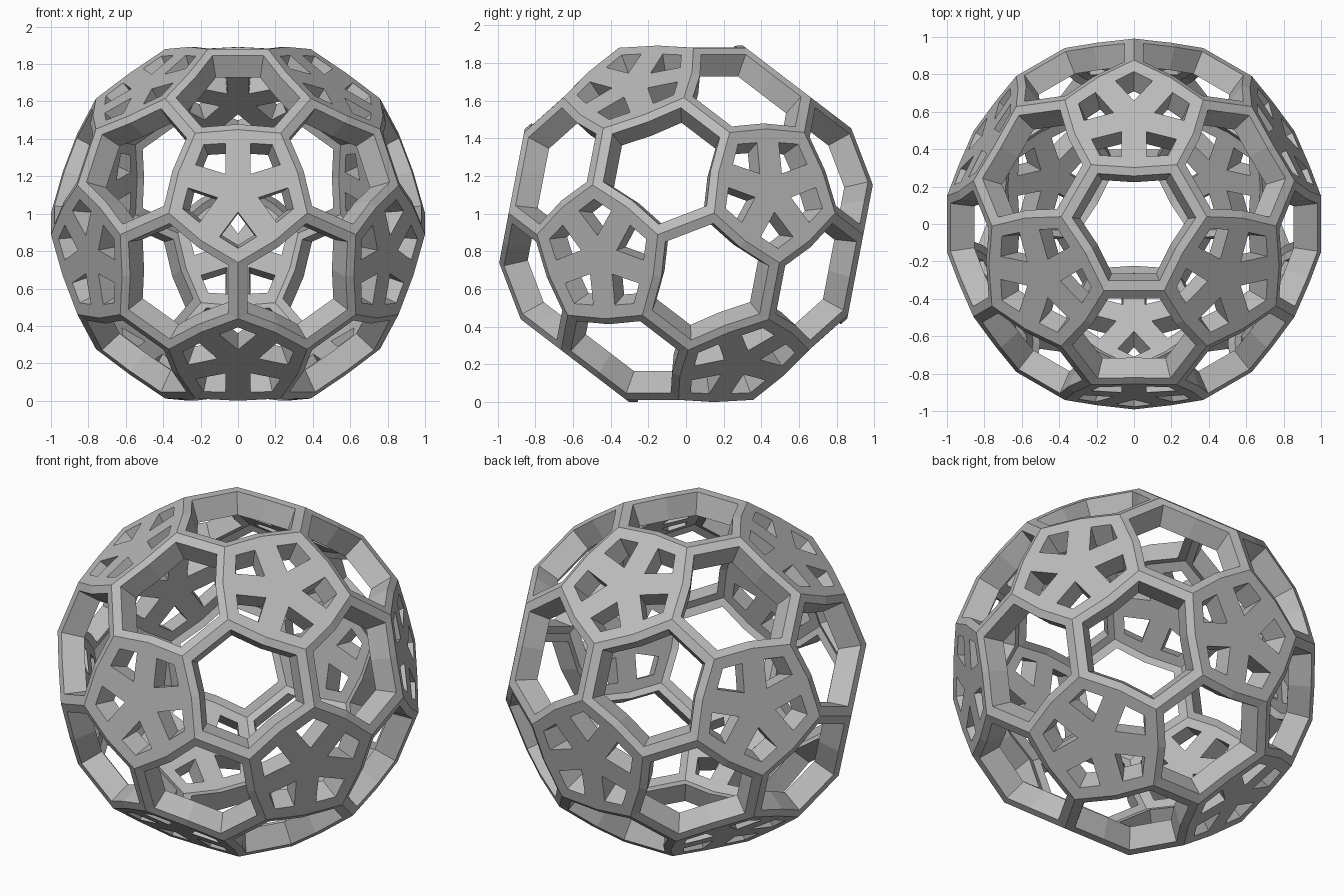
import bpy
import bmesh
from math import sin, cos, radians
from itertools import combinations
from mathutils import Vector

for ob in [o for o in bpy.data.objects if o.name == "Cube"]:
    bpy.data.objects.remove(ob, do_unlink=True)

PLANE = 0.935        # distance of each pentagon panel from the ball centre
CORNER = 0.389       # panel centre to panel corner
MIDDLE = 0.334       # panel centre to middle of a panel edge
INNER = 0.87         # inner shell relative to outer shell
RIM = 0.15           # hexagon rim width relative to the hexagon
CENTRE = Vector((0, 0, 0.946))

grey = bpy.data.materials.new("mid grey")
grey.use_nodes = True
colour = (0.5, 0.5, 0.5, 1)
grey.diffuse_color = colour
grey.node_tree.nodes["Principled BSDF"].inputs["Base Color"].default_value = colour


def direction(polar, azimuth):
    p, a = radians(polar), radians(azimuth)
    return Vector((sin(p) * cos(a), sin(p) * sin(a), cos(p)))


def tangent(axis, target):
    """Unit vector at the axis tip, heading towards the target."""
    return (target - axis * axis.dot(target)).normalized()


def build_shell(name, cells, holes):
    """Outer cells, matching inner cells, and walls around each hole."""
    bm = bmesh.new()

    def face(points):
        bm.faces.new([bm.verts.new(p) for p in points])

    for cell in cells:
        face([p + CENTRE for p in cell])
        face([p * INNER + CENTRE for p in reversed(cell)])
    for loop in holes:
        for p, q in zip(loop, loop[1:] + loop[:1]):
            face([v + CENTRE for v in (p, q, q * INNER, p * INNER)])
    bmesh.ops.remove_doubles(bm, verts=bm.verts, dist=0.0005)
    mesh = bpy.data.meshes.new(name)
    bm.to_mesh(mesh)
    bm.free()
    mesh.materials.append(grey)
    ob = bpy.data.objects.new(name, mesh)
    bpy.context.collection.objects.link(ob)


# Twelve panel axes, with a hexagon on top and another underneath
axes = []
for polar, start in ((37.377, 90), (79.188, 30), (100.812, 90), (142.623, 30)):
    axes += [direction(polar, start + 120 * k) for k in range(3)]


def neighbours(a, b):
    return 0.3 < a.dot(b) < 0.6


# Pentagon panels, each with five kite-shaped holes around a star
cells, holes = [], []
for axis in axes:
    u = tangent(axis, next(b for b in axes if neighbours(axis, b)))
    w = axis.cross(u)

    def spot(radius, angle, side=0):
        a = radians(angle)
        out, across = u * cos(a) + w * sin(a), w * cos(a) - u * sin(a)
        return axis * PLANE + out * radius + across * side

    centre = spot(0, 0)
    for k in range(5):
        ang = 72 * k
        m0, m1 = spot(MIDDLE, ang - 36), spot(MIDDLE, ang + 36)
        corner = spot(CORNER, ang)
        tip, peak = spot(0.115, ang), spot(0.312, ang)
        near0 = spot(0.26, ang - 36, 0.066)
        near1 = spot(0.26, ang + 36, -0.066)
        cells += [[centre, m0, near0, tip], [m0, corner, peak, near0],
                  [corner, m1, near1, peak], [m1, centre, tip, near1]]
        holes.append([tip, near0, peak, near1])
build_shell("star_panels", cells, holes)

# Open hexagon frames, one between every three neighbouring panels
cells, holes = [], []
for a, b, c in combinations(axes, 3):
    if not (neighbours(a, b) and neighbours(b, c) and neighbours(a, c)):
        continue
    if (b - a).cross(c - a).dot(a) < 0:
        b, c = c, b
    middle = (a + b + c).normalized()
    ring = []
    for before, here, after in ((c, a, b), (a, b, c), (b, c, a)):
        for target, radius in ((before, CORNER), (middle, MIDDLE), (after, CORNER)):
            ring.append(here * PLANE + tangent(here, target) * radius)
    hub = sum(ring, Vector()) / len(ring)
    inner = [p.lerp(hub, RIM) for p in ring]
    for k in range(len(ring)):
        n = (k + 1) % len(ring)
        cells.append([ring[k], ring[n], inner[n], inner[k]])
    holes.append(inner)
build_shell("hexagon_frames", cells, holes)
